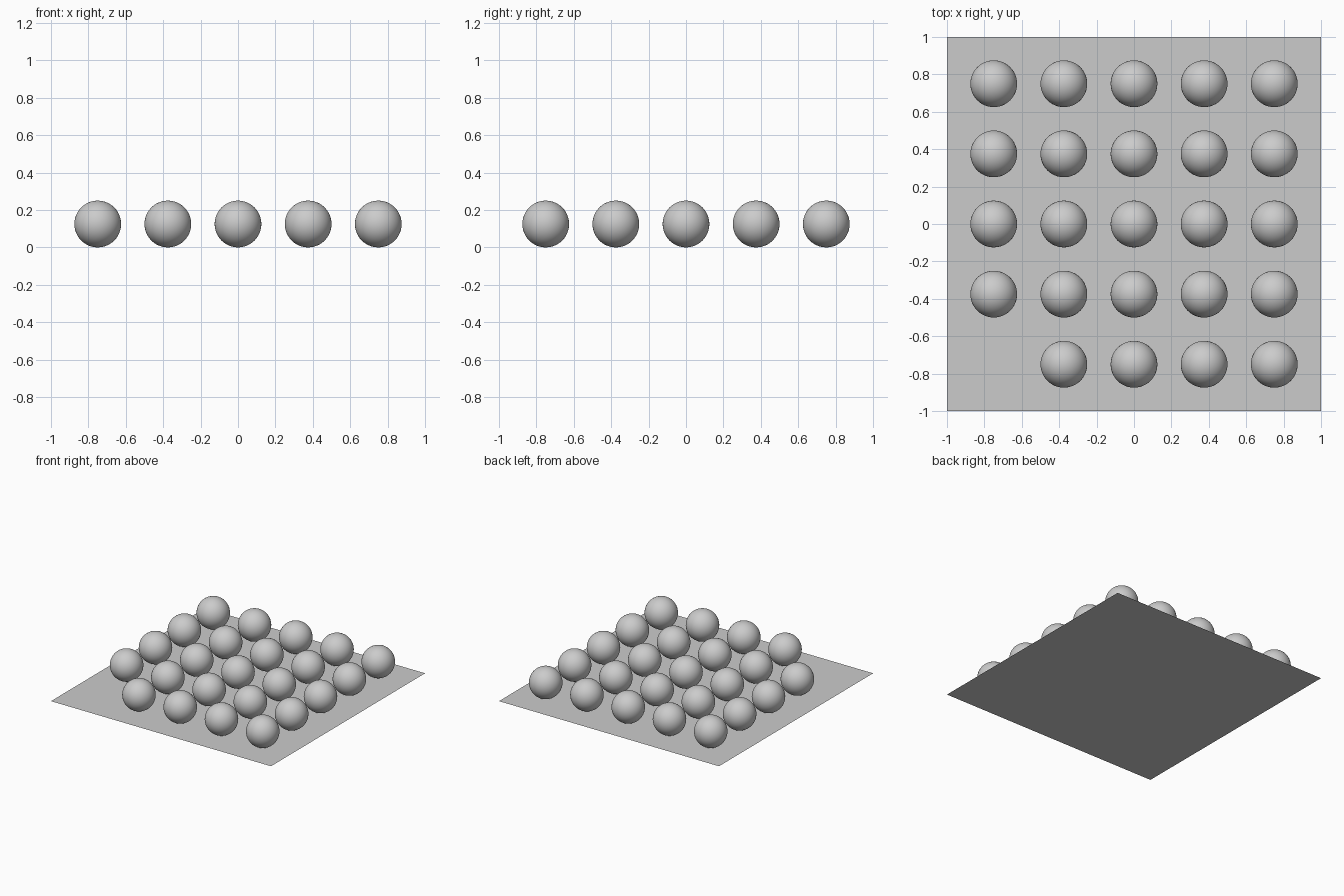
import bpy

if "Cube" in bpy.data.objects:
    bpy.data.objects.remove(bpy.data.objects["Cube"])

RADIUS = 0.125
SPACING = 0.375

# Thin flat base sheet
bpy.ops.mesh.primitive_plane_add(size=2, location=(0, 0, 0))
bpy.context.object.name = "base_sheet"

# One smooth ball, shared by every place in the grid
bpy.ops.mesh.primitive_uv_sphere_add(segments=48, ring_count=24, radius=RADIUS)
first = bpy.context.object
bpy.ops.object.shade_smooth()
ball_mesh = first.data
ball_mesh.name = "ball"
bpy.data.objects.remove(first)

# 5 x 5 grid of balls, front left corner left empty
for row in range(5):
    for col in range(5):
        if row == 0 and col == 0:
            continue
        ball = bpy.data.objects.new(f"ball_{row}_{col}", ball_mesh)
        ball.location = ((col - 2) * SPACING, (row - 2) * SPACING, RADIUS)
        bpy.context.collection.objects.link(ball)
